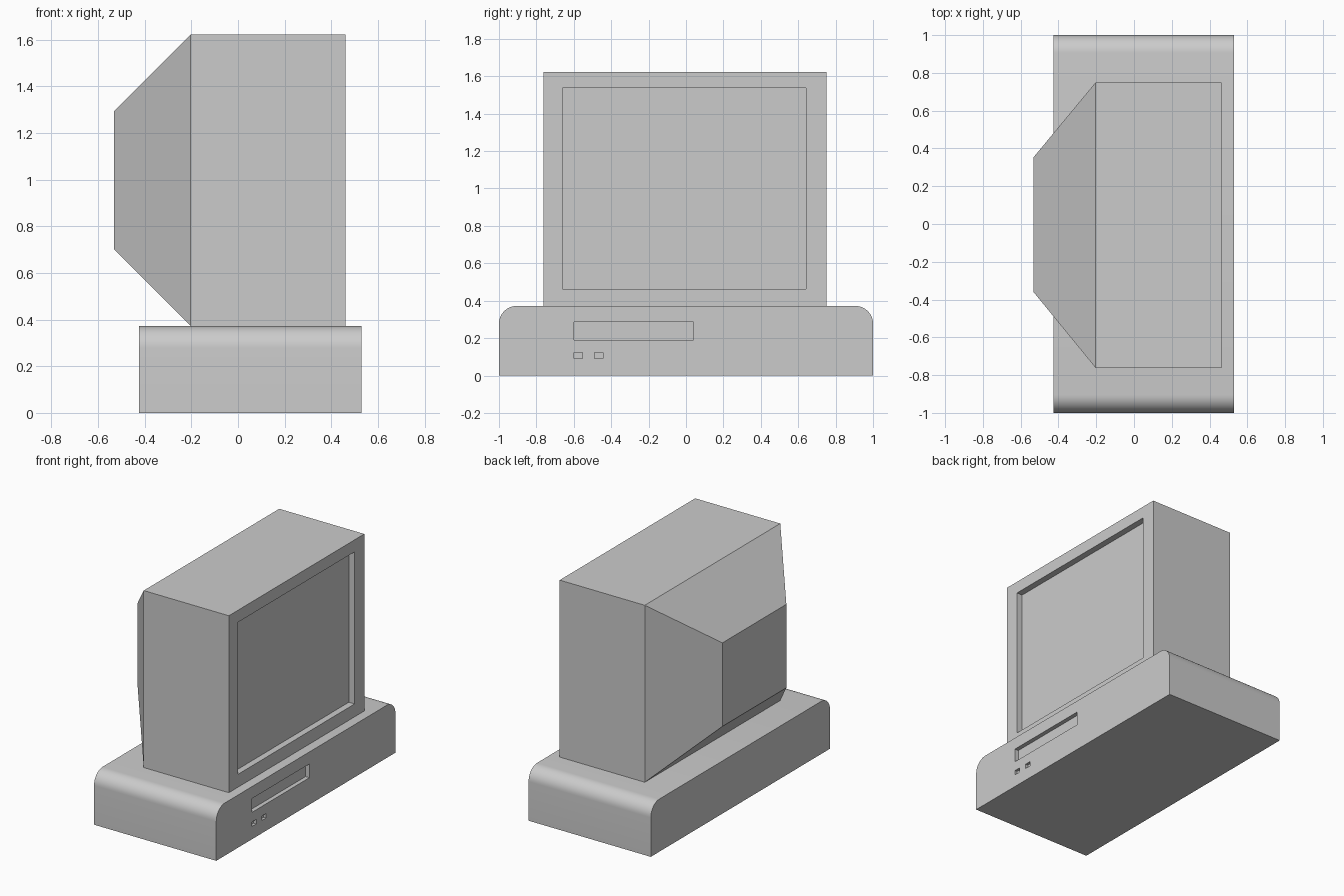
import bpy, bmesh, math

if "Cube" in bpy.data.objects:
    bpy.data.objects.remove(bpy.data.objects["Cube"])


def make_object(name, bm):
    bmesh.ops.recalc_face_normals(bm, faces=bm.faces[:])
    mesh = bpy.data.meshes.new(name)
    bm.to_mesh(mesh)
    bm.free()
    obj = bpy.data.objects.new(name, mesh)
    bpy.context.collection.objects.link(obj)
    return obj


def extrude_profile(bm, profile, x0, x1):
    """Solid from a closed (y, z) outline swept from x0 to x1; returns the x1 cap."""
    face = bm.faces.new([bm.verts.new((x0, y, z)) for y, z in profile])
    new = bmesh.ops.extrude_face_region(bm, geom=[face], use_keep_orig=True)["geom"]
    bmesh.ops.translate(bm, vec=(x1 - x0, 0, 0),
                        verts=[g for g in new if isinstance(g, bmesh.types.BMVert)])


def rect(y0, y1, z0, z1):
    return [(y0, z0), (y1, z0), (y1, z1), (y0, z1)]


def recess(target, name, front_x, depth, y0, y1, z0, z1):
    """Cut a rectangular pocket into the +x face of the target."""
    bm = bmesh.new()
    extrude_profile(bm, rect(y0, y1, z0, z1), front_x - depth, front_x + 0.1)
    cutter = make_object(name, bm)
    cutter.hide_render = True
    mod = target.modifiers.new(name, 'BOOLEAN')
    mod.operation = 'DIFFERENCE'
    mod.solver = 'EXACT'
    mod.object = cutter
    bpy.context.view_layer.objects.active = target
    bpy.ops.object.modifier_apply(modifier=mod.name)
    bpy.data.objects.remove(cutter)


# Computer case: flat slab with rounded upper side edges
R, TOP, SEG = 0.095, 0.372, 10
arc = [(1 - R + R * math.cos(math.pi / 2 * i / SEG),
        TOP - R + R * math.sin(math.pi / 2 * i / SEG)) for i in range(SEG + 1)]
outline = [(1, 0)] + arc + [(-y, z) for y, z in reversed(arc)] + [(-1, 0)]
bm = bmesh.new()
extrude_profile(bm, outline, -0.425, 0.53)
case = make_object("computer_case", bm)

# Disk drive slot and two small buttons
recess(case, "drive_slot", 0.53, 0.03, -0.60, 0.04, 0.19, 0.287)
for y in (-0.60, -0.49):
    recess(case, "button_recess", 0.53, 0.02, y, y + 0.047, 0.09, 0.122)

# Monitor: box with a tapered tube housing behind it
bm = bmesh.new()
rings = [(0.462, rect(-0.762, 0.75, TOP, 1.622)),
         (-0.203, rect(-0.762, 0.75, TOP, 1.622)),
         (-0.532, rect(-0.36, 0.353, 0.703, 1.293))]
loops = [[bm.verts.new((x, y, z)) for y, z in pts] for x, pts in rings]
for a, b in zip(loops, loops[1:]):
    for i in range(4):
        j = (i + 1) % 4
        bm.faces.new((a[i], a[j], b[j], b[i]))
bm.faces.new(loops[0])
bm.faces.new(loops[-1])
monitor = make_object("monitor", bm)

# Recessed screen
recess(monitor, "screen_recess", 0.462, 0.045, -0.66, 0.642, 0.463, 1.537)

# Smooth the rounded case edges, keep corners crisp
bpy.ops.object.select_all(action='DESELECT')
case.select_set(True)
bpy.context.view_layer.objects.active = case
bpy.ops.object.shade_smooth_by_angle(angle=math.radians(30))
